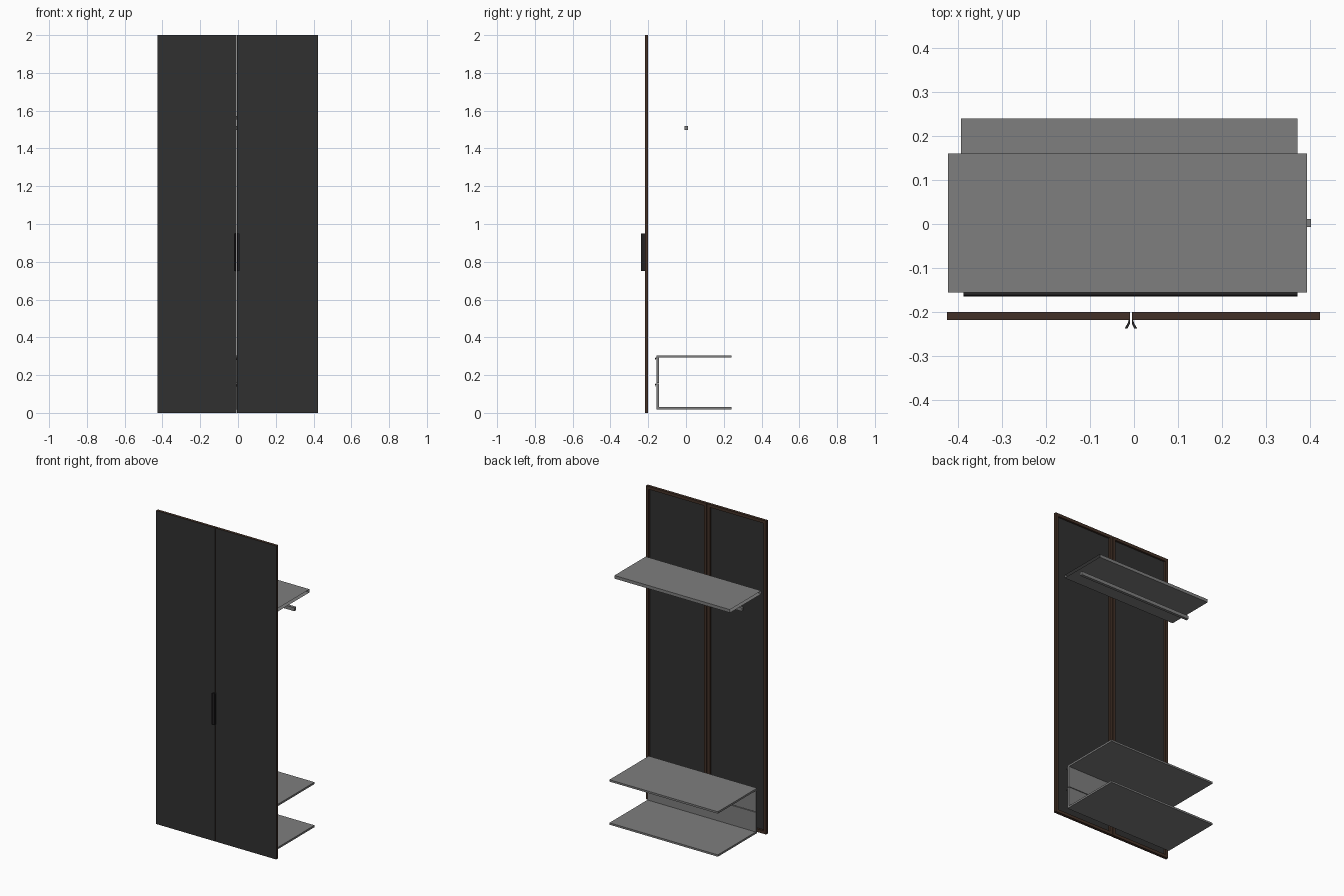
import bpy
import bmesh
from mathutils import Vector

cube = bpy.data.objects.get("Cube")
if cube:
    bpy.data.objects.remove(cube, do_unlink=True)


def material(name, color):
    mat = bpy.data.materials.new(name)
    mat.use_nodes = True
    mat.diffuse_color = (*color, 1)
    bsdf = next(n for n in mat.node_tree.nodes if n.type == 'BSDF_PRINCIPLED')
    bsdf.inputs["Base Color"].default_value = (*color, 1)
    return mat


GREY = material("grey_board", (0.21, 0.21, 0.21))
CHARCOAL = material("charcoal_panel", (0.03, 0.03, 0.03))
BROWN = material("brown_frame", (0.055, 0.03, 0.02))
BLACK = material("dark_handle", (0.022, 0.02, 0.022))


def finish(bm, name, *mats):
    mesh = bpy.data.meshes.new(name)
    bm.to_mesh(mesh)
    bm.free()
    for mat in mats:
        mesh.materials.append(mat)
    obj = bpy.data.objects.new(name, mesh)
    bpy.context.collection.objects.link(obj)
    return obj


def box_mesh(low, high):
    low, high = Vector(low), Vector(high)
    bm = bmesh.new()
    bmesh.ops.create_cube(bm, size=1)
    bmesh.ops.scale(bm, vec=high - low, verts=bm.verts)
    bmesh.ops.translate(bm, vec=(low + high) / 2, verts=bm.verts)
    bm.normal_update()
    return bm


def box(name, low, high, mat):
    return finish(box_mesh(low, high), name, mat)


def prism(name, profile, direction, mat):
    """Extrude a closed flat profile along a vector."""
    bm = bmesh.new()
    face = bm.faces.new([bm.verts.new(p) for p in profile])
    result = bmesh.ops.extrude_face_region(bm, geom=[face], use_keep_orig=True)
    moved = [v for v in result["geom"] if isinstance(v, bmesh.types.BMVert)]
    bmesh.ops.translate(bm, vec=direction, verts=moved)
    bmesh.ops.recalc_face_normals(bm, faces=bm.faces)
    return finish(bm, name, mat)


# Doors: brown frames with a charcoal front and a recessed charcoal back panel
def door(name, x0, x1):
    bm = box_mesh((x0, -0.218, 0), (x1, -0.2, 2))
    back = next(f for f in bm.faces if f.normal.y > 0.5)
    front = next(f for f in bm.faces if f.normal.y < -0.5)
    front.material_index = 1
    bmesh.ops.inset_region(bm, faces=[back], thickness=0.027)
    bmesh.ops.inset_region(bm, faces=[back], thickness=0, depth=-0.012)
    back.material_index = 1
    finish(bm, name, BROWN, CHARCOAL)


SPLIT = -0.007
door("right_door", -0.425, SPLIT - 0.002)
door("left_door", SPLIT + 0.002, 0.423)

# Door handles: mirrored flared grips
grip = [(0.002, -0.218), (0.002, -0.226), (0.008, -0.238),
        (0.014, -0.237), (0.007, -0.225), (0.005, -0.218)]
for name, side in (("right_handle", -1), ("left_handle", 1)):
    profile = [(SPLIT + side * x, y, 0.75) for x, y in grip]
    prism(name, profile, (0, 0, 0.2), BLACK)

# Upper shelf: hollow board with open ends
bm = box_mesh((-0.423, -0.156, 1.552), (0.393, 0.16, 1.572))
ends = [f for f in bm.faces if abs(f.normal.x) > 0.5]
bmesh.ops.delete(bm, geom=ends, context='FACES_ONLY')
finish(bm, "upper_shelf", GREY)

# Hanging rail
box("hanging_rail", (-0.402, -0.007, 1.498), (0.402, 0.011, 1.52), GREY)

# Drawer unit boards
for name, z in (("lower_shelf", 0.018), ("middle_shelf", 0.293)):
    box(name, (-0.393, -0.156, z), (0.372, 0.24, z + 0.012), GREY)

# Drawer fronts in two rows, each row with a hooked finger pull
hook = [(-0.155, 0), (-0.161, 0), (-0.165, -0.007), (-0.165, -0.014),
        (-0.162, -0.014), (-0.161, -0.007), (-0.155, -0.004)]
for row, z0, z1 in (("lower", 0.03, 0.155), ("upper", 0.159, 0.293)):
    for side, x0, x1 in (("right", -0.393, -0.001), ("left", 0.001, 0.372)):
        box(f"{row}_{side}_drawer_front", (x0, -0.155, z0), (x1, -0.142, z1), GREY)
    profile = [(-0.387, y, z1 + z) for y, z in hook]
    prism(f"{row}_drawer_pull", profile, (0.758, 0, 0), BLACK)
